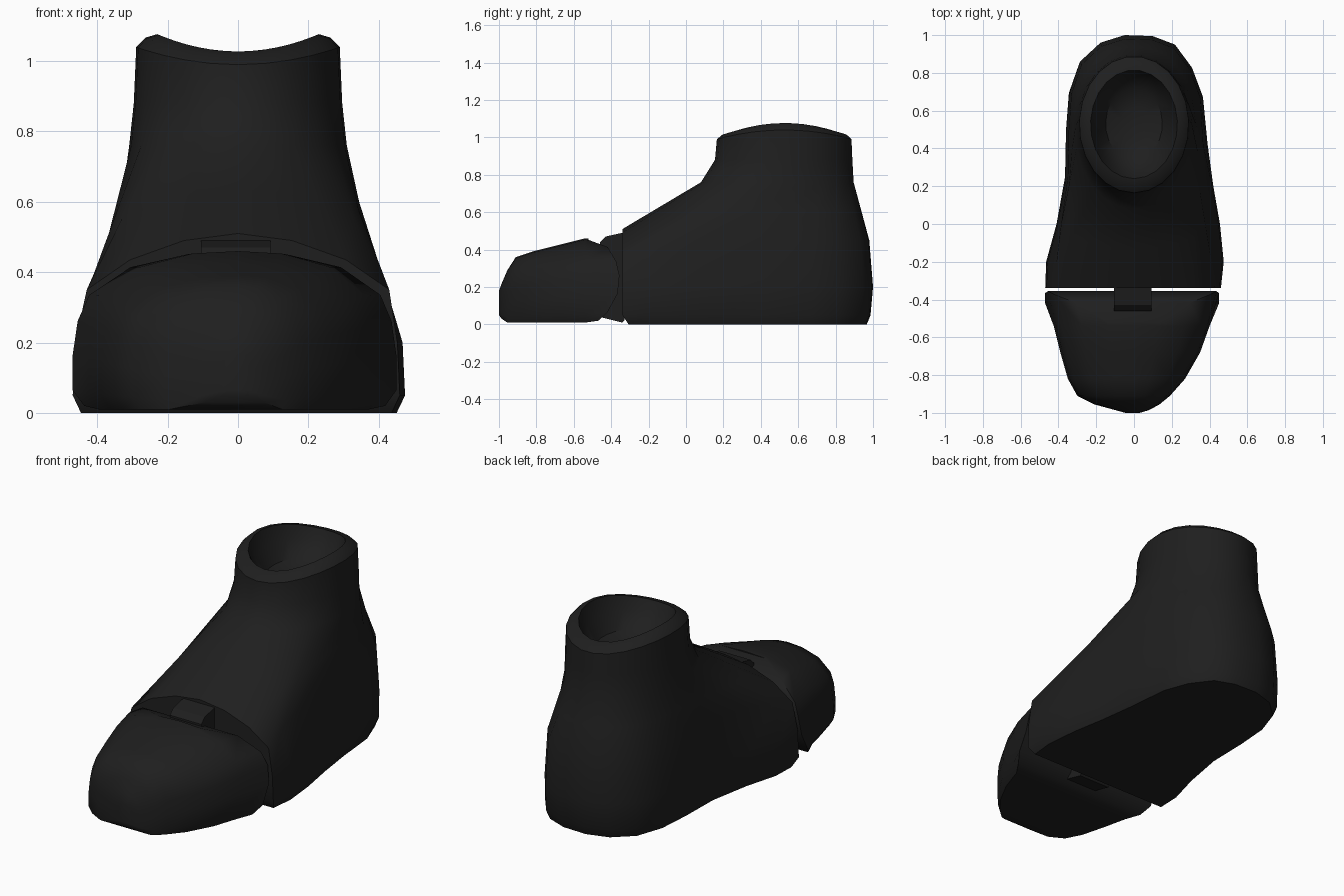
import bpy, bmesh, math
from mathutils import Vector

if "Cube" in bpy.data.objects:
    bpy.data.objects.remove(bpy.data.objects["Cube"])

mat = bpy.data.materials.new("charcoal_black")
mat.diffuse_color = (0.0135, 0.0135, 0.0135, 1)
mat.use_nodes = True
mat.node_tree.nodes["Principled BSDF"].inputs["Base Color"].default_value = mat.diffuse_color


def finish(name, bm, angle=0):
    bmesh.ops.recalc_face_normals(bm, faces=bm.faces)
    me = bpy.data.meshes.new(name)
    bm.to_mesh(me)
    bm.free()
    ob = bpy.data.objects.new(name, me)
    bpy.context.collection.objects.link(ob)
    me.materials.append(mat)
    if angle:
        bpy.ops.object.select_all(action='DESELECT')
        ob.select_set(True)
        bpy.context.view_layer.objects.active = ob
        bpy.ops.object.shade_smooth_by_angle(angle=math.radians(angle))
    return ob


def loft(bm, rings):
    vr = [[bm.verts.new(p) for p in r] for r in rings]
    n = len(vr[0])
    for a, b in zip(vr, vr[1:]):
        for i in range(n):
            j = (i + 1) % n
            bm.faces.new((a[i], a[j], b[j], b[i]))
    return vr


# --- Boot body: rings from the sole up to the collar and down inside ---
outline = [(-.47, -.34), (-.32, -.34), (-.16, -.34), (0, -.34), (.16, -.34), (.32, -.34),
           (.46, -.34), (.475, -.2), (.455, 0), (.42, .2), (.39, .42), (.365, .68),
           (.31, .83), (.22, .95), (.1, .995), (-.05, 1.0), (-.18, .96), (-.29, .86),
           (-.345, .7), (-.36, .5), (-.365, .25), (-.41, 0), (-.465, -.2)]
N = len(outline)


def scaled(sx, sf, sb, z):
    return [Vector((x * sx, .33 + (y - .33) * (sb if y > .33 else sf), z)) for x, y in outline]


def ellipse(a, y0, y1, z, dz=0.0):
    pts = []
    for i in range(N):
        t = -math.pi / 2 + (i - 3) * 2 * math.pi / N
        pts.append(Vector((a * math.cos(t), (y0 + y1) / 2 + (y1 - y0) / 2 * math.sin(t),
                           z + dz * math.cos(t) ** 2)))
    return pts


arch = scaled(.96, 1, .97, .45)
for i, z in {0: .35, 1: .435, 2: .49, 3: .51, 4: .49, 5: .435, 6: .35,
             7: .395, 22: .395, 8: .44, 21: .44, 9: .46, 20: .46, 10: .47, 19: .47}.items():
    arch[i].z = z
for i, x in {0: -.43, 6: .43, 7: .41, 22: -.41, 8: .385, 21: -.385, 9: .375, 10: .367}.items():
    arch[i].x = x
low_ankle = ellipse(.31, .08, .90, .76)
instep = [a.lerp(b, .5) for a, b in zip(arch, low_ankle)]
rings = [scaled(.95, .95, .95, 0), scaled(1, 1, .98, .05), scaled(.985, 1, 1, .2),
         arch, instep, low_ankle,
         ellipse(.297, .155, .893, .88), ellipse(.29, .165, .888, .99, .05),
         ellipse(.264, .195, .86, 1.015, .052), ellipse(.23, .24, .815, 1.027, .05),
         ellipse(.205, .27, .79, .97, .02), ellipse(.15, .34, .72, .9), ellipse(.07, .44, .62, .87)]
bm = bmesh.new()
vr = loft(bm, rings)
bm.faces.new(vr[0])
bm.faces.new(vr[-1])
finish("boot_body", bm, 35)

# --- Toe cap: arched sections along y, rounded hinge end at the back ---
half = [(.93, 0), (1, .1), (1, .33), (.97, .55), (.9, .72), (.65, .9), (.3, .985)]
section = half + [(0, 1)] + [(-u, v) for u, v in reversed(half)]


def toe_section(y, xl, xr, z0, h):
    pts = []
    for u, v in section:
        z = z0 + v * (h - z0)
        yy = y
        if y is None:      # hinge end follows a cylinder, notched at the crown
            yy = -.52 if v > .98 else -.625 + math.sqrt(max(0, .27 ** 2 - (z - .24) ** 2))
        pts.append((u * (xr if u > 0 else -xl), yy, z))
    return pts


bm = bmesh.new()
vr = loft(bm, [toe_section(-1.0, -.045, .03, .05, .18),
               toe_section(-.985, -.1, .08, .03, .22),
               toe_section(-.955, -.21, .135, .01, .29),
               toe_section(-.91, -.3, .19, .01, .36),
               toe_section(-.82, -.35, .27, .01, .39),
               toe_section(-.68, -.39, .35, .01, .425),
               toe_section(-.54, -.425, .4, .01, .46),
               toe_section(None, -.47, .45, .02, .458)])
bm.faces.new(vr[0])
back = vr[-1]
M = len(back)
for i in range(M // 2):
    quad = [back[i], back[i + 1], back[M - 2 - i], back[M - 1 - i]]
    bm.faces.new(quad if i + 1 != M // 2 else [quad[0], quad[1], quad[3]])
finish("toe_cap", bm, 50)

# --- Hinge tab joining the toe cap to the boot ---
profile = [(-.46, .04), (-.34, .01), (-.33, .02), (-.33, .485), (-.34, .49), (-.43, .47), (-.46, .44)]
bm = bmesh.new()
vr = loft(bm, [[(x, y, z) for y, z in profile] for x in (-.105, .092)])
bm.faces.new(vr[0])
bm.faces.new(vr[1])
finish("hinge_tab", bm)
